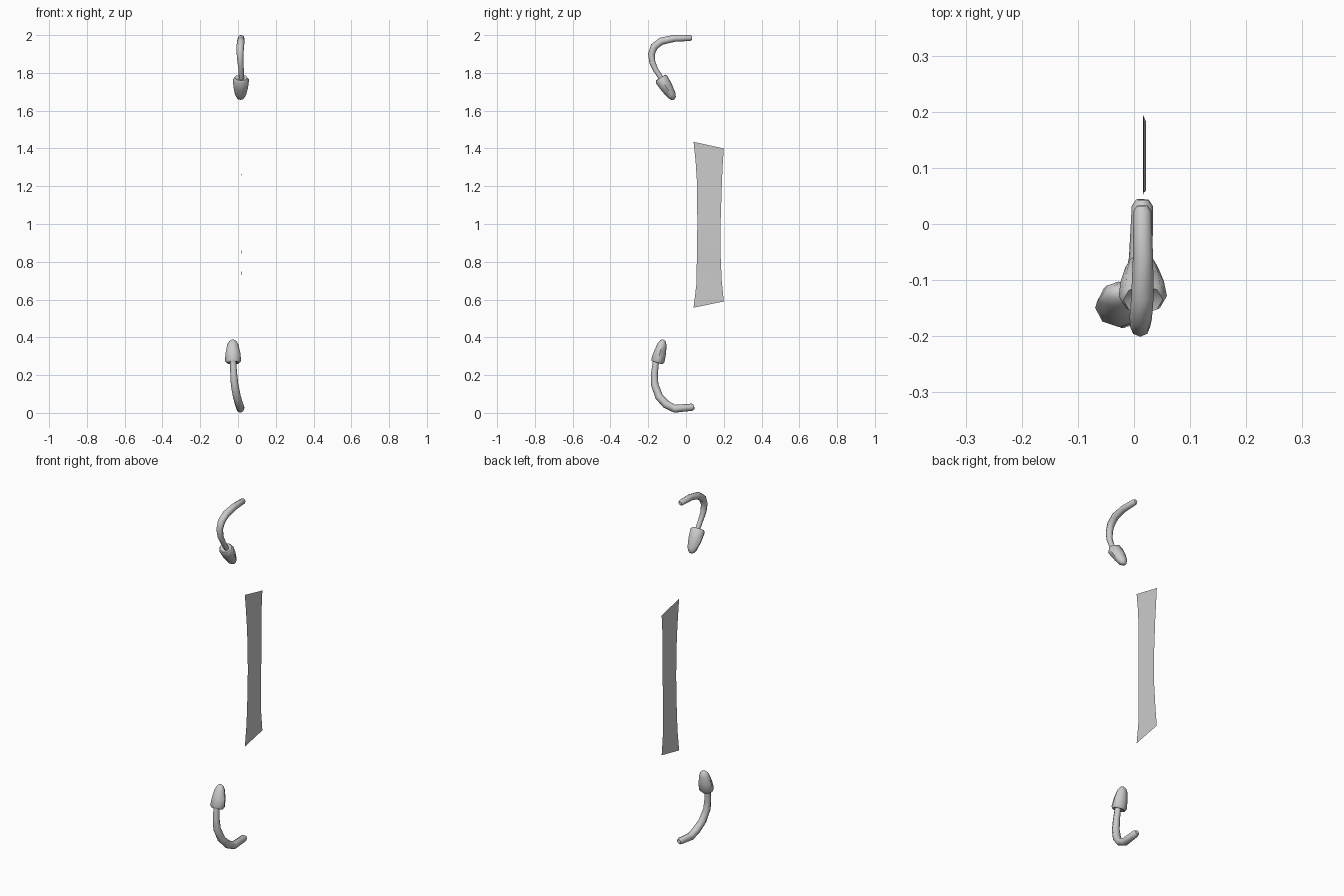
import bpy, bmesh, math
from mathutils import Vector

if "Cube" in bpy.data.objects:
    bpy.data.objects.remove(bpy.data.objects["Cube"])

X = Vector((1, 0, 0))


def finish(name, bm, angle):
    bmesh.ops.recalc_face_normals(bm, faces=bm.faces)
    me = bpy.data.meshes.new(name)
    bm.to_mesh(me)
    bm.free()
    ob = bpy.data.objects.new(name, me)
    bpy.context.collection.objects.link(ob)
    bpy.ops.object.select_all(action='DESELECT')
    ob.select_set(True)
    bpy.context.view_layer.objects.active = ob
    bpy.ops.object.shade_smooth_by_angle(angle=math.radians(angle))
    return ob


def loft(name, stations, sides=8, angle=50):
    """Skin elliptical rings; each station is (centre, direction, rx, ry)."""
    bm = bmesh.new()
    rings = []
    for c, d, rx, ry in stations:
        d = d.normalized()
        u = (X - d * X.dot(d)).normalized()
        v = d.cross(u)
        rings.append([bm.verts.new(c + u * rx * math.cos(a) + v * ry * math.sin(a))
                      for a in (2 * math.pi * i / sides for i in range(sides))])
    for a, b in zip(rings, rings[1:]):
        for i in range(sides):
            j = (i + 1) % sides
            bm.faces.new((a[i], a[j], b[j], b[i]))
    bm.faces.new(rings[0])
    bm.faces.new(rings[-1])
    return finish(name, bm, angle)


def stem(name, path):
    """Curved tube through (x, y, z, radius) points with a rounded free end."""
    pts = [Vector(p[:3]) for p in path]
    st = []
    for i, p in enumerate(pts):
        d = pts[min(i + 1, len(pts) - 1)] - pts[max(i - 1, 0)]
        st.append((p, d, path[i][3], path[i][3]))
    d = (pts[0] - pts[1]).normalized()
    r = path[0][3]
    st.insert(0, (pts[0] + d * r * 0.6, -d, r * 0.6, r * 0.6))
    return loft(name, st)


def bud(name, base, tip):
    """Blunt tapering bud with a flat collar at its base."""
    base, tip = Vector(base), Vector(tip)
    d = tip - base
    prof = [(0.07, 0.3), (0.0, 0.82), (0.09, 1.0), (0.45, 0.9),
            (0.8, 0.68), (0.95, 0.42), (1.0, 0.15)]
    return loft(name, [(base + d * t, d, 0.043 * s, 0.036 * s) for t, s in prof])


# Upper hook and its bud
stem("upper_hook", [
    (0.015, 0.023, 1.985, 0.016), (0.016, -0.06, 1.983, 0.018),
    (0.015, -0.13, 1.968, 0.020), (0.012, -0.168, 1.94, 0.020),
    (0.011, -0.183, 1.90, 0.018), (0.013, -0.178, 1.855, 0.016),
    (0.017, -0.16, 1.815, 0.014), (0.018, -0.125, 1.762, 0.013)])
bud("upper_bud", (0.016, -0.135, 1.775), (0.013, -0.063, 1.66))

# Lower hook and its bud
stem("lower_hook", [
    (0.015, 0.032, 0.030, 0.019), (0.012, -0.06, 0.022, 0.021),
    (0.006, -0.105, 0.045, 0.022), (-0.006, -0.142, 0.085, 0.021),
    (-0.018, -0.166, 0.15, 0.020), (-0.023, -0.167, 0.21, 0.018),
    (-0.026, -0.158, 0.28, 0.016)])
bud("lower_bud", (-0.026, -0.152, 0.265), (-0.028, -0.12, 0.387))

# Thin upright strip, waisted in the middle: (x, front y, front z, back y, back z)
bm = bmesh.new()
rows = [(0.016, 0.04, 1.435, 0.20, 1.40), (0.016, 0.051, 1.33, 0.194, 1.31),
        (0.018, 0.058, 1.22, 0.19, 1.22), (0.021, 0.060, 1.0, 0.183, 1.0),
        (0.020, 0.058, 0.85, 0.182, 0.865), (0.016, 0.055, 0.68, 0.189, 0.70),
        (0.016, 0.04, 0.557, 0.20, 0.59)]
strip = [(bm.verts.new((x, y0, z0)), bm.verts.new((x, y1, z1)))
         for x, y0, z0, y1, z1 in rows]
for a, b in zip(strip, strip[1:]):
    bm.faces.new((a[0], b[0], b[1], a[1]))
finish("strip", bm, 40)
